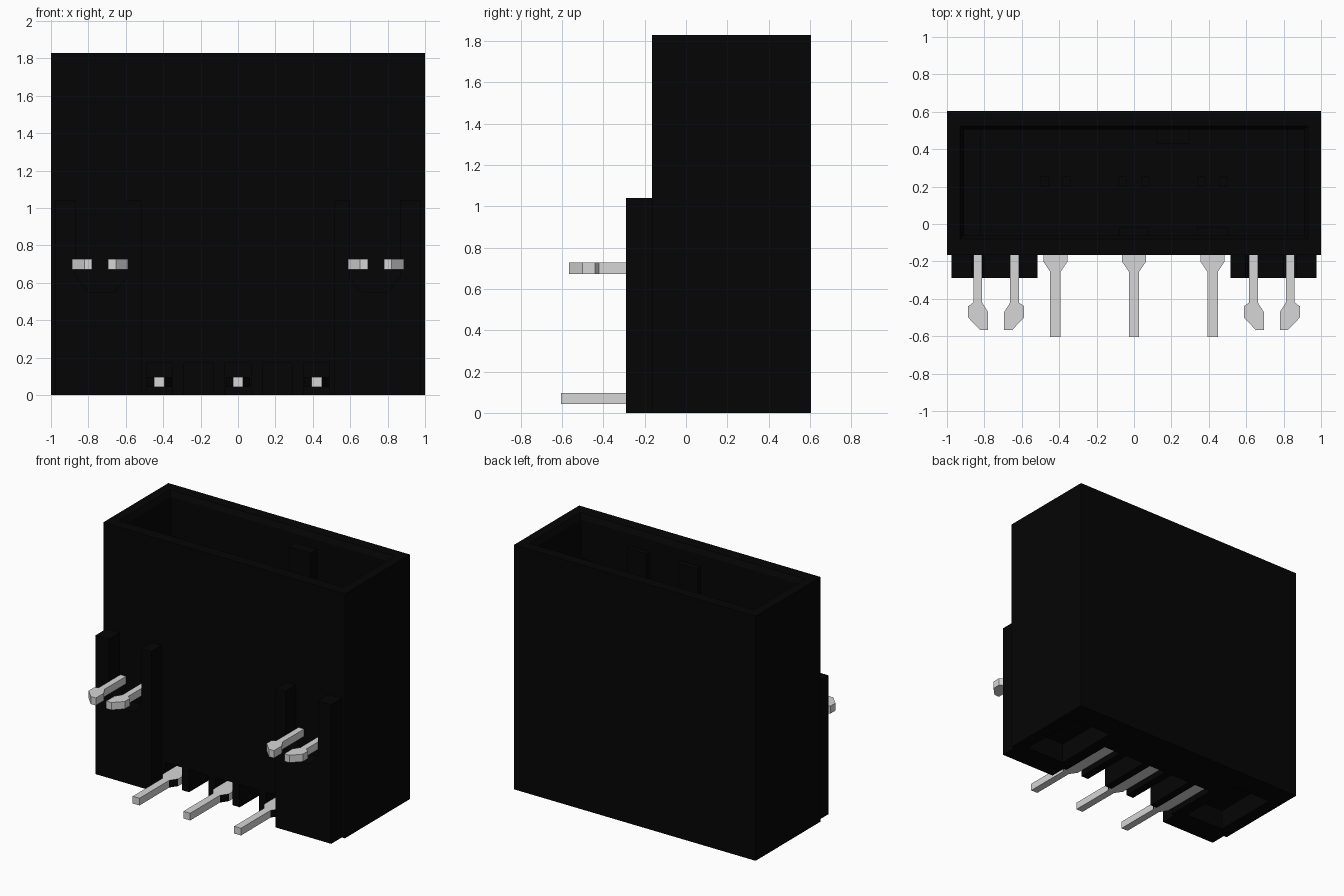
import bpy, bmesh

if "Cube" in bpy.data.objects:
    bpy.data.objects.remove(bpy.data.objects["Cube"])


def material(name, value, rough):
    m = bpy.data.materials.new(name)
    m.use_nodes = True
    m.diffuse_color = (value, value, value, 1)
    b = m.node_tree.nodes["Principled BSDF"]
    b.inputs["Base Color"].default_value = (value, value, value, 1)
    b.inputs["Roughness"].default_value = rough
    return m


black = material("black plastic", 0.0015, 0.6)
metal = material("light grey metal", 0.67, 0.5)


def add_prism(bm, loop_a, loop_b):
    """Solid between two matching point loops."""
    a = [bm.verts.new(p) for p in loop_a]
    b = [bm.verts.new(p) for p in loop_b]
    n = len(a)
    faces = [bm.faces.new(a), bm.faces.new(b[::-1])]
    faces += [bm.faces.new((a[i], b[i], b[(i + 1) % n], a[(i + 1) % n])) for i in range(n)]
    bmesh.ops.recalc_face_normals(bm, faces=faces)


def rect(x0, x1, y0, y1, z):
    return [(x0, y0, z), (x1, y0, z), (x1, y1, z), (x0, y1, z)]


def add_box(bm, x0, x1, y0, y1, z0, z1):
    x0, x1 = sorted((x0, x1))
    add_prism(bm, rect(x0, x1, y0, y1, z0), rect(x0, x1, y0, y1, z1))


def finish(bm, name, mat):
    me = bpy.data.meshes.new(name)
    bm.to_mesh(me)
    bm.free()
    ob = bpy.data.objects.new(name, me)
    me.materials.append(mat)
    bpy.context.collection.objects.link(ob)
    return ob


def cut(ob, bm):
    """Subtract the solids in bm and drop the cutter."""
    cutter = finish(bm, "cutter", black)
    cutter.hide_render = True
    mod = ob.modifiers.new("cut", "BOOLEAN")
    mod.operation, mod.solver, mod.object = "DIFFERENCE", "EXACT", cutter
    bpy.context.view_layer.objects.active = ob
    bpy.ops.object.modifier_apply(modifier=mod.name)
    bpy.data.objects.remove(cutter)


def slab(name, points, z0, z1, mat):
    """Outline in plan, extruded upwards."""
    bm = bmesh.new()
    add_prism(bm, [(x, y, z0) for x, y in points], [(x, y, z1) for x, y in points])
    return finish(bm, name, mat)


PIN_X = (-0.42, 0, 0.42)
FLOOR = 0.55

# Main housing
bm = bmesh.new()
add_box(bm, -1, 1, -0.165, 0.605, 0, 1.83)
housing = finish(bm, "housing", black)

# Open socket with a small lead-in chamfer at the rim
bm = bmesh.new()
add_box(bm, -0.91, 0.91, -0.06, 0.505, FLOOR, 1.81)
cut(housing, bm)
bm = bmesh.new()
add_prism(bm, rect(-0.91, 0.91, -0.06, 0.505, 1.79), rect(-0.935, 0.935, -0.085, 0.53, 1.84))
cut(housing, bm)

# Underside: comb of slots, corner pockets, and contact slots in the socket floor
bm = bmesh.new()
for x in PIN_X:
    add_box(bm, x - 0.07, x + 0.07, -0.3, 0.26, -0.1, 0.17)
    for s in (-1, 1):
        add_box(bm, x + s * 0.04, x + s * 0.08, 0.2, 0.25, 0.3, FLOOR + 0.1)
for s in (-1, 1):
    add_box(bm, s * 0.13, s * 0.29, -0.3, 0.26, -0.1, 0.17)
    add_box(bm, s * 0.58, s * 0.90, -0.10, 0.42, -0.1, 0.15)
cut(housing, bm)

# Ribs inside the socket
bm = bmesh.new()
add_box(bm, 0.12, 0.30, 0.43, 0.52, FLOOR - 0.02, 1.72)
finish(bm, "key_rib", black)
bm = bmesh.new()
for x in PIN_X[1:]:
    add_box(bm, x - 0.08, x + 0.08, -0.07, -0.02, FLOOR - 0.02, 1.70)
finish(bm, "front_guide_ribs", black)
bm = bmesh.new()
for s in (-1, 1):
    add_box(bm, s * 0.82, s * 0.92, -0.07, 0.52, FLOOR - 0.02, 1.5)
finish(bm, "end_ledges", black)

clip = [(0.075, -0.10), (0.122, -0.10), (0.122, -0.42), (0.15, -0.44), (0.15, -0.50),
        (0.085, -0.567), (0.043, -0.567), (0.043, -0.47), (0.075, -0.42)]
channel = [(0.865, 1.1), (0.865, 0.63), (0.80, 0.55), (0.66, 0.55), (0.595, 0.63), (0.595, 1.1)]

for side, s in (("left", 1), ("right", -1)):
    # Mounting foot with an open channel between its two upper ribs
    bm = bmesh.new()
    add_box(bm, s * 0.515, s * 0.975, -0.29, -0.165, 0, 1.04)
    foot = finish(bm, side + "_foot", black)
    bm = bmesh.new()
    add_prism(bm, [(s * x, -0.4, z) for x, z in channel], [(s * x, -0.15, z) for x, z in channel])
    cut(foot, bm)
    # Pair of barbed board clips, mirrored about the channel centre
    for kind, d in (("outer", 1), ("inner", -1)):
        slab(f"{side}_{kind}_clip", [(s * (0.737 + d * x), y) for x, y in clip], 0.672, 0.728, metal)

# Solder pins, wider where they enter the housing, with black slanted shoulders
half = [(0.028, -0.605), (0.028, -0.255), (0.065, -0.20), (0.065, 0.22)]
for name, x0 in zip(("right_pin", "middle_pin", "left_pin"), PIN_X):
    outline = [(x0 + x, y) for x, y in half] + [(x0 - x, y) for x, y in half[::-1]]
    pin = slab(name, outline, 0.042, 0.096, metal)
    pin.data.materials.append(black)
    for face in pin.data.polygons:
        if abs(face.normal.x) > 0.1 and abs(face.normal.y) > 0.1:
            face.material_index = 1
